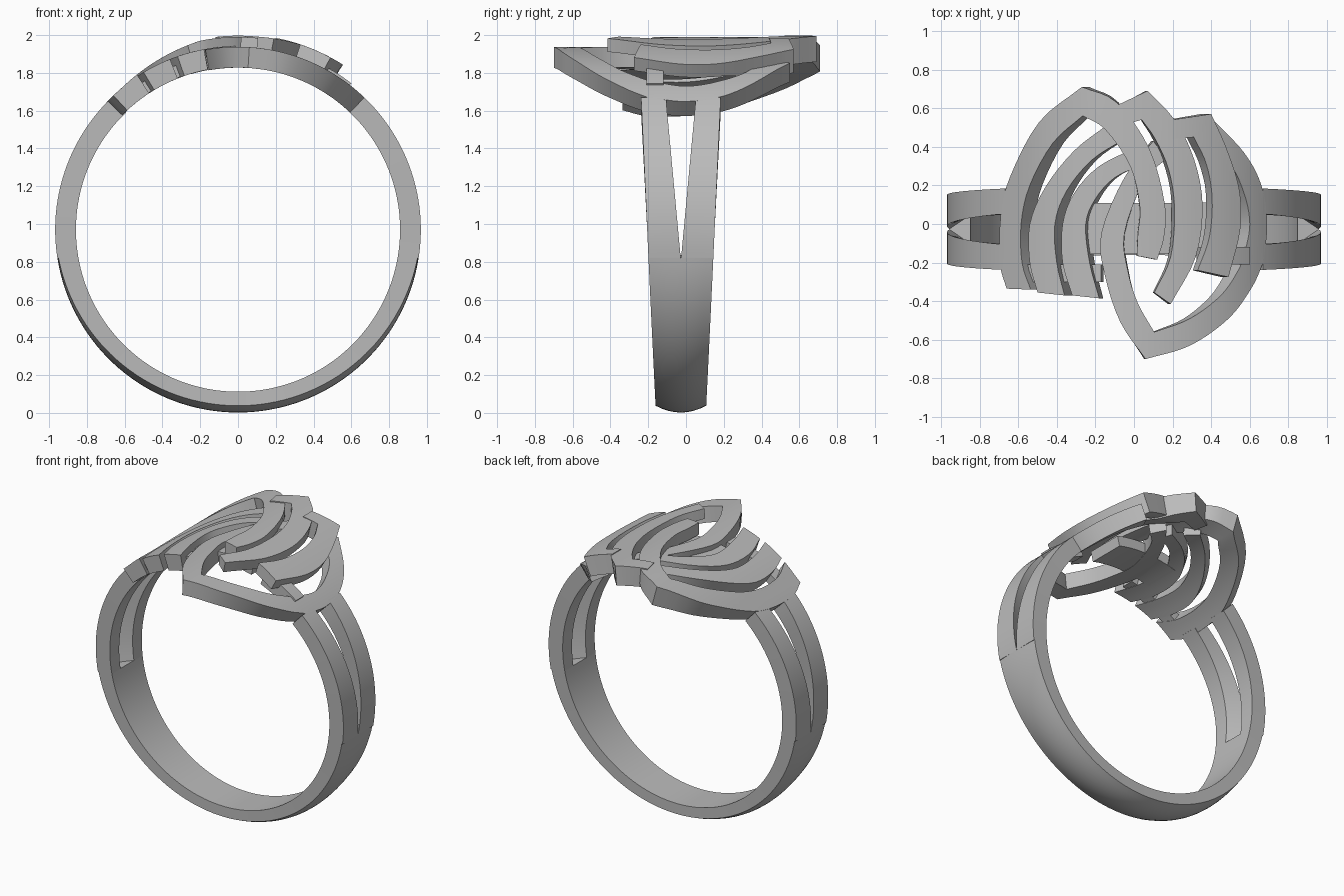
import bpy, bmesh, math
from mathutils import Vector

old = bpy.data.objects.get("Cube")
if old:
    bpy.data.objects.remove(old)

CENTRE, INNER, OUTER = 0.97, 0.858, 0.968
MID_Y = -0.027

metal = bpy.data.materials.new("grey metal")
metal.use_nodes = True
metal.diffuse_color = (0.5, 0.5, 0.5, 1)
metal.node_tree.nodes["Principled BSDF"].inputs["Base Color"].default_value = (0.5, 0.5, 0.5, 1)


def mix(a, b, t):
    return a + (b - a) * t


def ramp(value, start, end, low, high):
    t = min(1, max(0, (value - start) / (end - start)))
    return mix(low, high, t)


def on_ring(angle, radius, y):
    """Point at an angle from the top of the ring, positive towards +x."""
    return Vector((radius * math.sin(angle), y, CENTRE + radius * math.cos(angle)))


def loft(name, sections):
    """Skin a row of closed cross-sections and cap both ends."""
    bm = bmesh.new()
    rows = [[bm.verts.new(p) for p in s] for s in sections]
    n = len(rows[0])
    for a, b in zip(rows, rows[1:]):
        for i in range(n):
            j = (i + 1) % n
            bm.faces.new((a[i], a[j], b[j], b[i]))
    bm.faces.new(rows[0])
    bm.faces.new(rows[-1][::-1])
    bmesh.ops.recalc_face_normals(bm, faces=bm.faces)
    mesh = bpy.data.meshes.new(name)
    bm.to_mesh(mesh)
    bm.free()
    obj = bpy.data.objects.new(name, mesh)
    bpy.context.collection.objects.link(obj)
    mesh.materials.append(metal)
    bpy.ops.object.select_all(action="DESELECT")
    obj.select_set(True)
    bpy.context.view_layer.objects.active = obj
    bpy.ops.object.shade_smooth_by_angle(angle=math.radians(35))
    return obj


def smooth_path(points, steps=20):
    """Resample a Catmull-Rom curve through plan points."""
    p = [Vector(q) for q in points]
    p = [p[0] * 2 - p[1]] + p + [p[-1] * 2 - p[-2]]
    spans = len(points) - 1
    result = []
    for k in range(steps + 1):
        u = k / steps * spans
        i = min(int(u), spans - 1)
        t = u - i
        a, b, c, d = p[i:i + 4]
        result.append(0.5 * (2 * b + (c - a) * t + (2 * a - 5 * b + 4 * c - d) * t * t
                             + (3 * b - a - 3 * c + d) * t ** 3))
    return result


def strip(name, arms, low, high, columns=4):
    """Curved strip wrapped over the ring; arms are pairs of plan edges meeting at tips."""
    stations = []
    for outer, inner in arms:
        pairs = list(zip(smooth_path(outer), smooth_path(inner)))
        stations += pairs[1:] if stations else pairs
    sections = []
    for a, b in stations:
        top, bottom = [], []
        for k in range(columns + 1):
            q = a.lerp(b, k / columns)
            r = high(q)
            angle = math.asin(q.x / r)
            top.append(on_ring(angle, r, q.y))
            bottom.append(on_ring(angle, low(q), q.y))
        sections.append(top + bottom[::-1])
    return loft(name, sections)


def flat(radius):
    return lambda q: radius


# Shank: solid lower band with a crowned outside
def half_width(z):
    return 0.134 + 0.046 * z


def split_angle(z):
    return math.acos((z - CENTRE) / OUTER)


start, finish = split_angle(0.82), split_angle(1.67)
sections = []
for k in range(65):
    angle = mix(start, 2 * math.pi - start, k / 64)
    z = CENTRE + OUTER * math.cos(angle)
    w = half_width(z)
    crown = 0.036 * max(0, -math.cos(angle))
    section = [on_ring(angle, OUTER - crown * (s / 4) ** 2, MID_Y + w * s / 4) for s in range(-4, 5)]
    section += [on_ring(angle, INNER, MID_Y + w * s / 4) for s in range(4, -5, -1)]
    sections.append(section)
loft("lower_band", sections)

# Shank: split prongs, a V outside and a straight slot inside
for side, side_name in ((1, "left"), (-1, "right")):
    for face, face_name in ((1, "back"), (-1, "front")):
        sections = []
        for k in range(25):
            angle = mix(start, finish, k / 24)
            z = CENTRE + OUTER * math.cos(angle)
            gap = ramp(z, 0.82, 1.65, 0.001, 0.078)
            rows = ((OUTER, gap), (OUTER, half_width(z)), (INNER, half_width(z)), (INNER, 0.075))
            sections.append([on_ring(side * angle, r, MID_Y + face * y) for r, y in rows])
        loft(f"{side_name}_{face_name}_prong", sections)

# Lower leaf: pointed loop at the front, sitting flush with the shank
strip("front_leaf", [
    ([(0.1, 0.43), (-0.05, 0.24), (-0.17, -0.05), (-0.15, -0.27), (-0.07, -0.51), (0.06, -0.7)],
     [(0.17, 0.34), (0.05, 0.22), (-0.05, -0.05), (-0.03, -0.25), (0.02, -0.41), (0.105, -0.56)]),
    ([(0.06, -0.7), (0.29, -0.63), (0.49, -0.49), (0.61, -0.33), (0.67, -0.2)],
     [(0.105, -0.56), (0.29, -0.49), (0.45, -0.37), (0.54, -0.24), (0.575, -0.15)]),
    ([(0.67, -0.2), (0.69, 0), (0.66, 0.2), (0.57, 0.37), (0.4, 0.55)],
     [(0.575, -0.15), (0.6, 0), (0.57, 0.16), (0.49, 0.32), (0.33, 0.44)]),
], flat(INNER), flat(OUTER))

# Upper leaf: large loop that rises and crosses over the lower one
strip("back_leaf", [
    ([(-0.66, -0.335), (-0.695, -0.2), (-0.69, 0.05), (-0.64, 0.25), (-0.49, 0.53), (-0.27, 0.71)],
     [(-0.535, -0.34), (-0.58, -0.2), (-0.585, 0), (-0.54, 0.2), (-0.42, 0.42), (-0.266, 0.56)]),
    ([(-0.27, 0.71), (-0.09, 0.63), (0.08, 0.39), (0.16, 0.1), (0.155, -0.07), (0.12, -0.185)],
     [(-0.266, 0.56), (-0.15, 0.49), (-0.02, 0.3), (0.03, 0.09), (0.02, -0.05), (0.015, -0.165)]),
], lambda q: ramp(q.x, -0.3, 0.1, 0.862, 0.955), lambda q: ramp(q.x, -0.62, -0.2, 0.97, 1.02))

# Two inner ribs following the upper leaf
strip("outer_rib", [
    ([(-0.5, -0.355), (-0.54, -0.2), (-0.54, 0), (-0.46, 0.19), (-0.31, 0.38), (-0.13, 0.52)],
     [(-0.36, -0.37), (-0.4, -0.2), (-0.41, 0), (-0.35, 0.17), (-0.22, 0.33), (-0.05, 0.44)]),
], flat(0.862), flat(0.972))
strip("inner_rib", [
    ([(-0.32, -0.37), (-0.37, -0.2), (-0.37, 0), (-0.31, 0.16), (-0.18, 0.3), (0.02, 0.4)],
     [(-0.18, -0.385), (-0.23, -0.2), (-0.25, 0), (-0.2, 0.13), (-0.1, 0.24), (0.05, 0.31)]),
], flat(0.862), flat(0.972))

# Raised petals on the left, each with a short return behind its tip
strip("middle_petal", [
    ([(-0.12, 0.6), (0.07, 0.69)], [(-0.1, 0.5), (0.04, 0.54)]),
    ([(0.07, 0.69), (0.21, 0.54), (0.31, 0.34), (0.355, 0.1), (0.32, -0.17), (0.19, -0.415)],
     [(0.04, 0.54), (0.11, 0.44), (0.18, 0.28), (0.21, 0.08), (0.19, -0.17), (0.105, -0.355)]),
], lambda q: ramp(q.y, 0.2, 0.5, 0.958, 0.89), lambda q: ramp(q.x, 0.1, 0.35, 1.027, 1.035))
strip("side_petal", [
    ([(0.2, 0.54), (0.4, 0.57)], [(0.2, 0.44), (0.31, 0.45)]),
    ([(0.4, 0.57), (0.48, 0.39), (0.545, 0.18), (0.55, -0.03), (0.49, -0.275)],
     [(0.31, 0.45), (0.375, 0.31), (0.405, 0.13), (0.39, -0.07), (0.33, -0.24)]),
], lambda q: ramp(q.y, 0.2, 0.5, 0.955, 0.9), flat(1.035))

# Hidden supports under the head
for name, x0, x1, y0, y1, low, high in (
        ("bridge", -0.27, 0.23, -0.155, 0.11, 0.86, 0.93),
        ("rib_link", -0.6, -0.17, -0.3, -0.21, 0.865, 0.93),
        ("petal_link", 0.36, 0.6, -0.21, -0.12, 0.88, 0.98)):
    strip(name, [([(x0, y1), (x1, y1)], [(x0, y0), (x1, y0)])], flat(low), flat(high))
